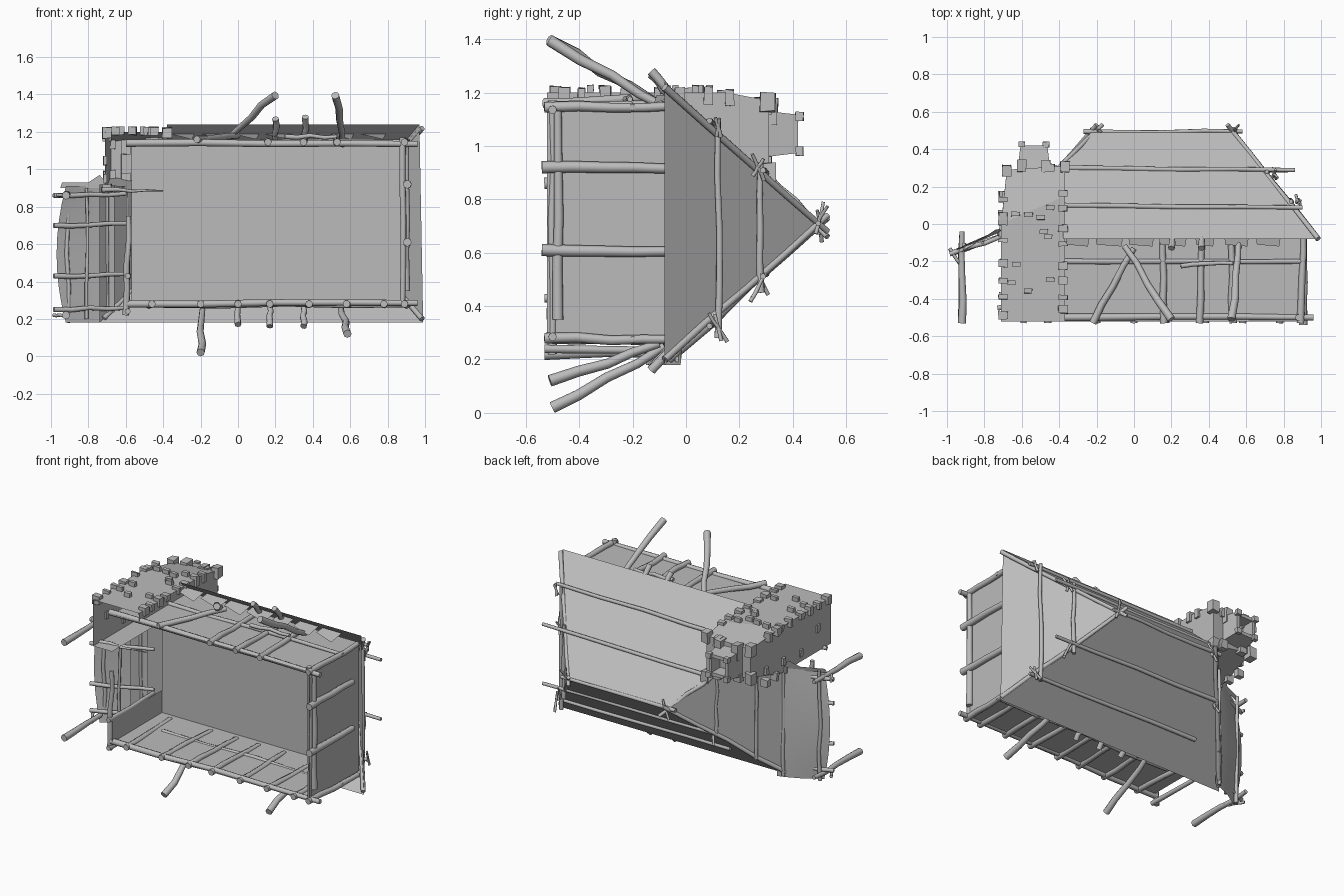
import bpy, bmesh, math, random
from mathutils import Vector

random.seed(4)
if "Cube" in bpy.data.objects:
    bpy.data.objects.remove(bpy.data.objects["Cube"], do_unlink=True)

grey = bpy.data.materials.new("plain_grey")
grey.use_nodes = True
grey.diffuse_color = (0.5, 0.5, 0.5, 1)
grey.node_tree.nodes["Principled BSDF"].inputs["Base Color"].default_value = (0.5, 0.5, 0.5, 1)

MID = 0.71          # mirror height between the two long sides
FRONT, EAVE = -0.52, -0.08


def flip(p):
    return (p[0], p[1], 2 * MID - p[2])


def mesh(name, verts, faces):
    me = bpy.data.meshes.new(name)
    me.from_pydata([tuple(v) for v in verts], [], faces)
    me.materials.append(grey)
    ob = bpy.data.objects.new(name, me)
    bpy.context.collection.objects.link(ob)
    return ob


def panel(name, *corners):
    return mesh(name, corners, [tuple(range(len(corners)))])


def log(name, a, b, r=0.018, bend=0.006, taper=0.8):
    """Slightly crooked, tapering round log."""
    cu = bpy.data.curves.new(name, 'CURVE')
    cu.dimensions = '3D'
    cu.bevel_depth, cu.bevel_resolution, cu.use_fill_caps = r, 2, True
    sp = cu.splines.new('POLY')
    sp.points.add(4)
    a, b = Vector(a), Vector(b)
    for i, pt in enumerate(sp.points):
        t = i / 4
        p = a.lerp(b, t)
        if 0 < i < 4:
            p += Vector([random.uniform(-bend, bend) for _ in range(3)])
        pt.co = (*p, 1)
        pt.radius = 1 + (taper - 1) * t
    cu.materials.append(grey)
    ob = bpy.data.objects.new(name, cu)
    bpy.context.collection.objects.link(ob)


def both(name, a, b, **kw):
    log("upper_" + name, a, b, **kw)
    log("lower_" + name, flip(a), flip(b), **kw)


def stones(name, spots):
    """Merged little blocks; each spot is (centre, size)."""
    bm = bmesh.new()
    for c, s in spots:
        new = bmesh.ops.create_cube(bm, size=1)["verts"]
        for v in new:
            v.co = Vector(c) + Vector([v.co[i] * s[i] * random.uniform(0.85, 1.1) for i in range(3)])
    me = bpy.data.meshes.new(name)
    bm.to_mesh(me)
    bm.free()
    me.materials.append(grey)
    bpy.context.collection.objects.link(bpy.data.objects.new(name, me))


# Walls and ceiling
L, R, T, B, CEIL = -0.57, 0.89, 1.14, 0.28, 0.01
panel("upper_wall", (L, FRONT, T), (R, FRONT, T), (R, CEIL, T), (L, CEIL, T))
panel("lower_wall", (L, FRONT, B), (R, FRONT, B), (R, CEIL, B), (L, CEIL, B))
panel("end_wall", (R, FRONT, B), (R, FRONT, T), (R, CEIL, T), (R, CEIL, B))
panel("door_side_wall", (L, FRONT, B), (L, FRONT, 0.43), (L, CEIL, 0.43), (L, CEIL, B))
panel("ceiling", (L, CEIL, B), (R, CEIL, B), (R, CEIL, T), (L, CEIL, T))

# Hipped roof
ridge_l, ridge_r = (-0.22, 0.5, MID), (0.52, 0.5, MID)
eave = [(-0.74, EAVE, 0.18), (0.99, EAVE, 0.18), (0.97, EAVE, 1.24), (-0.74, EAVE, 1.24)]
# the upper slope and the chimney-side hip stop at the chimney
upper_l = [(-0.40, 0.31, 0.89), (-0.38, 0.31, 0.89), (-0.38, EAVE, 1.24)]
mesh("main_roof", eave[:3] + [ridge_l, ridge_r] + upper_l + [(-0.74, EAVE, 0.92)],
     [(0, 3, 4, 1), (1, 4, 2), (2, 4, 3, 5, 6, 7), (0, 8, 5, 3)])


def roof_z(y):
    return 1.24 - (y - EAVE) * 0.93


# Roof poles along the slopes, ridge, hips and ends
log("ridge_pole", (-0.27, 0.495, MID), (0.58, 0.495, MID), r=0.013)
for y, x0, x1 in ((0.3, -0.4, 0.86), (0.1, -0.4, 0.9)):
    both("roof_pole", (x0, y, roof_z(y) + 0.01), (x1, y - 0.012, roof_z(y) + 0.022), r=0.014, bend=0.004)
both("right_hip_pole", (0.985, -0.08, 1.22), (0.5, 0.53, 0.68), r=0.015)
log("left_hip_pole", (-0.72, -0.06, 0.2), (-0.2, 0.53, 0.73), r=0.015)
log("left_hip_pole_top", (-0.42, 0.28, 0.92), (-0.17, 0.53, 0.66), r=0.014)
for y, x, z0, z1 in ((0.12, 0.84, 0.28, 1.1), (0.28, 0.71, 0.45, 0.94)):
    log("end_roof_pole", (x, y, z0), (x, y, z1), r=0.014)
for y, x, z1 in ((0.28, -0.42, 0.9), (0.1, -0.59, 0.9), (-0.03, -0.7, 0.9)):
    log("left_roof_pole", (x, y, 0.72 - (0.5 - y)), (x, y, z1), r=0.012)

# Thin twigs tied at the joints
for x, y, z in ((-0.2, 0.5, 0.7), (0.54, 0.5, 0.73), (0.75, 0.27, 0.92), (0.88, 0.12, 1.07),
                (0.88, 0.12, 0.32), (0.75, 0.27, 0.47), (-0.4, 0.28, 0.5)):
    for _ in range(2):
        d = Vector((random.uniform(-0.4, 0.4), random.uniform(-0.6, 0.6), 0.8)).normalized()
        d *= random.uniform(0.03, 0.07)
        log("twig", Vector((x, y, z)) - d, Vector((x, y, z)) + d, r=0.008, bend=0.002)

# Ragged thatch pieces under the upper eave
for i in range(7):
    x = -0.3 + i * 0.17
    w = random.uniform(0.05, 0.08)
    panel("thatch_tuft", (x - w, -0.03, 1.19), (x + w, -0.03, 1.19),
          (x + w * 0.8, -0.12, 1.16), (x - w * 0.9, -0.11, 1.19))

# Wall framing logs, set half into the long walls
both("sill_log", (-0.6, -0.5, 1.14), (0.96, -0.5, 1.135), r=0.02)
both("wall_rail", (-0.42, -0.2, 1.145), (0.92, -0.2, 1.145), r=0.015)
for x in (0.16, 0.35, 0.53, 0.89):
    log("upper_wall_post", (x, -0.53, 1.145), (x + random.uniform(-0.02, 0.03), -0.03, 1.15), r=0.02)
for x in (-0.46, -0.2, 0.0, 0.17, 0.38, 0.58, 0.78, 0.89):
    log("lower_wall_post", (x, -0.53, 0.28), (x + random.uniform(-0.03, 0.03), -0.03, 0.275), r=0.02)
log("end_rail", (0.9, -0.48, 0.35), (0.9, -0.48, 1.13), r=0.022, taper=0.7)
log("corner_log", (0.88, -0.5, 1.17), (0.88, -0.5, 0.27), r=0.018)
for z in (0.92, 0.61):
    log("end_post", (0.905, -0.54, z), (0.905, -0.08, z - 0.005), r=0.023, bend=0.004)
log("door_upright", (-0.6, -0.5, 0.22), (-0.585, -0.5, 0.75), r=0.018)
for z in (0.24, 0.43):
    log("door_side_post", (-0.59, -0.53, z), (-0.59, -0.05, z), r=0.016)
log("crossed_log", (-0.22, -0.53, 1.16), (0.0, -0.13, 1.18), r=0.02)
log("short_rail", (0.25, -0.225, 1.175), (0.53, -0.21, 1.175), r=0.013)
for x, z in ((0.2, 1.27), (0.36, 1.28), (0.17, 0.16), (0.35, 0.16), (0.0, 0.17)):
    log("peg", (x, -0.13, z), (x, -0.03, MID + (z - MID) * 0.8), r=0.018)

# Leaning support branches on both long sides
for a, b in (((0.2, -0.51, 1.395), (-0.05, -0.12, 1.17)), ((0.52, -0.51, 1.395), (0.56, -0.05, 1.13)),
             ((-0.2, -0.5, 0.02), (-0.19, -0.08, 0.25)), ((0.585, -0.51, 0.12), (0.55, -0.1, 0.26))):
    log("support_branch", a, b, r=0.022, bend=0.012, taper=0.7)

# Lean-to roof with a bulging outer edge
N = 8
verts = []
for j in range(N + 1):
    t = j / N
    bulge = 1 - (2 * t - 1) ** 2
    z = 0.18 + 0.73 * t
    for x, y in ((-0.66, -0.02), (-0.72, -0.04), (-0.81, -0.08), (-0.92 - 0.05 * bulge, -0.15)):
        verts.append((x, y + 0.01 * bulge, z))
faces = [(4 * j + i, 4 * j + i + 1, 4 * j + i + 5, 4 * j + i + 4) for j in range(N) for i in range(3)]
lean = mesh("lean_to_roof", verts, faces)
lean.data.shade_smooth()
panel("lean_to_thatch_edge", (-0.95, -0.14, 0.9), (-0.68, -0.03, 0.9), (-0.74, -0.03, 0.97),
      (-0.8, -0.07, 0.93), (-0.94, -0.13, 0.93))

# Lean-to rails and posts
for z in (0.25, 0.43, 0.7, 0.86):
    log("lean_to_rail", (-0.985, -0.16, z), (-0.6, -0.03, z + 0.01), r=0.014)
log("lean_to_cross_rail", (-0.81, -0.1, 0.2), (-0.81, -0.1, 0.9), r=0.01)
log("lean_to_outer_pole", (-0.91, -0.12, 0.18), (-0.91, -0.11, 0.92), r=0.013)
for z in (0.22, 0.86):
    log("lean_to_post", (-0.92, -0.53, z), (-0.92, -0.04, z + 0.01), r=0.022, taper=0.6)
    log("lean_to_brace", (-0.985, -0.13, z), (-0.91, -0.24, z), r=0.01)

# Chimney shell, open at the front and where it meets the house
cx0, cx1, cz0, cz1, top = -0.71, -0.37, 0.89, 1.2, 0.31
outer_low, outer_high = (-0.68, 0.29, 0.96), (-0.68, 0.29, 1.15)
inner_low, inner_high = (cx1, top, 0.9), (cx1, top, 1.17)
panel("chimney_outer_side", (cx0, FRONT, cz0), (cx0, FRONT, cz1), (cx0, 0, cz1),
      outer_high, outer_low, (cx0, 0, cz0))
mesh("chimney_upper_side", [(cx0, FRONT, cz1), (cx1, FRONT, cz1), (cx1, 0.15, cz1),
     inner_high, outer_high, (cx0, 0, cz1)], [(0, 1, 2, 5), (5, 2, 3, 4)])
mesh("chimney_lower_side", [(cx0, FRONT, cz0), (L, FRONT, cz0), (L, CEIL, cz0), (cx0, CEIL, cz0),
     (cx1, CEIL, cz0), inner_low, outer_low], [(0, 1, 2, 3), (3, 2, 4, 5, 6)])
panel("chimney_inner_side", (cx1, CEIL, cz0), (cx1, CEIL, cz1), (cx1, 0.15, cz1), inner_high, inner_low)
panel("chimney_inner_lip", (cx1, FRONT, T), (cx1, FRONT, cz1), (cx1, CEIL, cz1), (cx1, CEIL, T))
panel("chimney_shoulder", outer_low, inner_low, inner_high, outer_high)

# Chimney flue: flared tube with a hollow end
rings = ((0.28, 0.09), (0.35, 0.08), (0.42, 0.072), (0.42, 0.05), (0.33, 0.05))
fx, fz = -0.535, 1.045
verts = [(fx + sx * h, y, fz + sz * h) for y, h in rings
         for sx, sz in ((-1, -1), (1, -1), (1, 1), (-1, 1))]
faces = [(4 * k + i, 4 * k + (i + 1) % 4, 4 * k + 4 + (i + 1) % 4, 4 * k + 4 + i)
         for k in range(4) for i in range(4)] + [(16, 17, 18, 19)]
mesh("chimney_flue", verts, faces)

# Stones along chimney corners, faces and flue
spots = []
for i in range(8):
    y = FRONT + 0.05 + i * 0.09
    for x, z in ((cx0 + 0.01, cz1 - 0.005), (cx1 - 0.01, cz1 - 0.005), (cx0 + 0.01, cz0 + 0.01)):
        if z > 1 or y > -0.1:
            spots.append(((x, y + random.uniform(-0.03, 0.03), z - max(0, y) * 0.1),
                          (0.05, random.uniform(0.02, 0.045), random.uniform(0.04, 0.065))))
    if i % 2:
        spots.append(((cx0, y, random.uniform(0.95, 1.15)), (0.02, 0.03, 0.05)))
for _ in range(10):
    spots.append(((random.uniform(-0.66, -0.42), random.uniform(-0.48, 0.1), cz1 + 0.005),
                  (0.045, 0.025, 0.045)))
for p in (outer_low, outer_high, inner_low, inner_high):
    spots.append(((p[0], p[1] - 0.005, MID + (p[2] - MID) * 0.99), (0.05, 0.06, 0.075)))
for x, z in ((-0.6, 0.95), (-0.45, 0.93), (-0.45, 1.15)):
    spots.append(((x, top - 0.01, z), (0.05, 0.045, 0.06)))
for sx in (-1, 1):
    for sz in (-1, 1):
        spots.append(((fx + sx * 0.065, 0.425, fz + sz * 0.065), (0.035, 0.03, 0.035)))
    spots.append(((fx + sx * 0.065, 0.31, 1.13), (0.05, 0.07, 0.1)))
stones("chimney_stones", spots)
log("mantel_log", (-0.73, -0.45, 0.89), (-0.4, -0.4, 0.885), r=0.014, taper=0.2)
